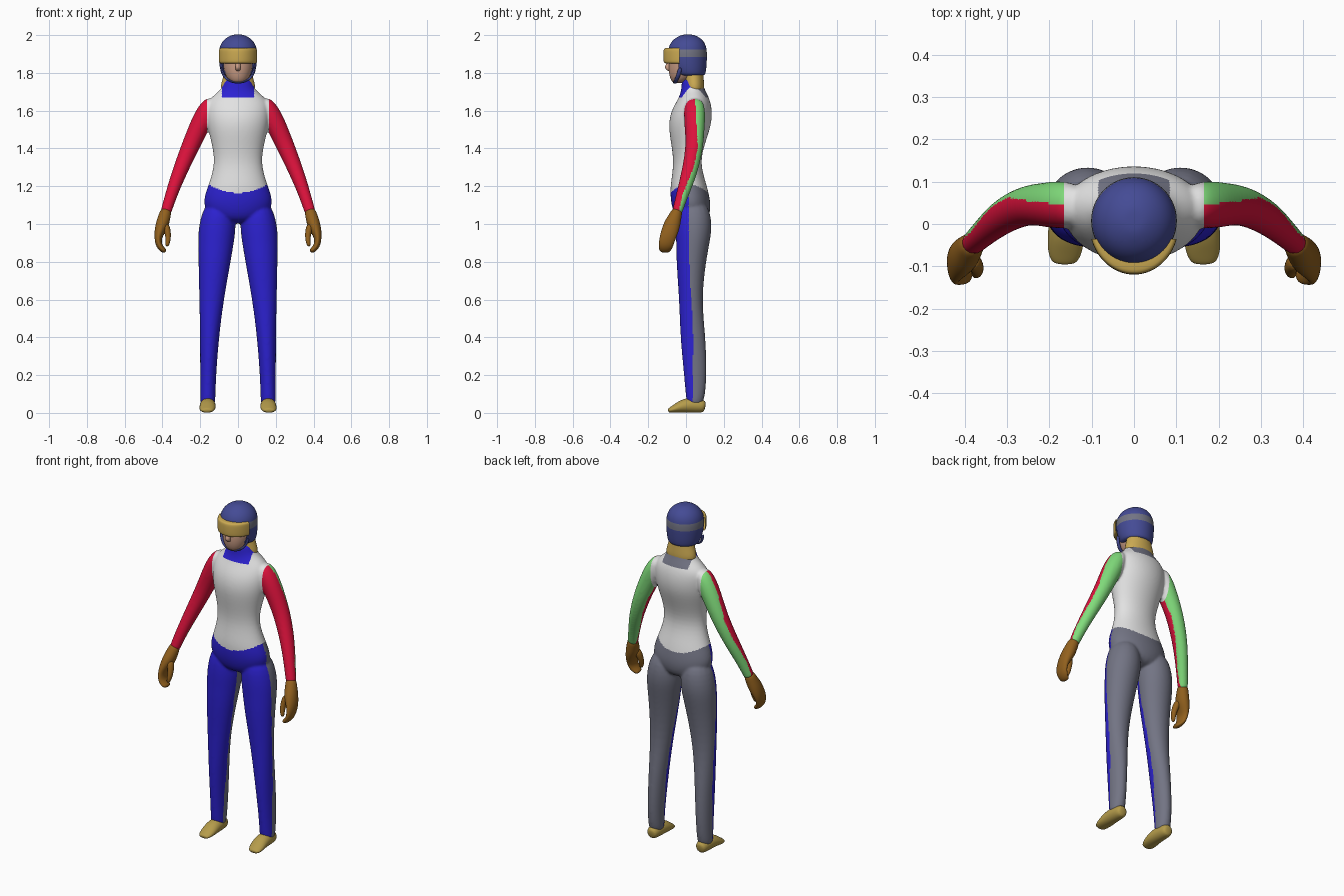
import bpy, bmesh, math
from mathutils import Vector

if "Cube" in bpy.data.objects:
    bpy.data.objects.remove(bpy.data.objects["Cube"])


def material(name, r, g, b):
    m = bpy.data.materials.new(name)
    m.diffuse_color = (r, g, b, 1)
    m.use_nodes = True
    m.node_tree.nodes["Principled BSDF"].inputs["Base Color"].default_value = m.diffuse_color
    return m


BLUE = material("royal blue", 0.026, 0.016, 0.65)
RED = material("red", 0.72, 0.006, 0.045)
GREEN = material("light green", 0.22, 0.72, 0.20)
GREY = material("slate grey", 0.17, 0.175, 0.23)
WHITE = material("off white", 0.76, 0.76, 0.76)
NAVY = material("helmet navy", 0.058, 0.07, 0.30)
GOLD = material("gold", 0.60, 0.40, 0.085)
BROWN = material("glove brown", 0.29, 0.12, 0.013)
SKIN = material("skin", 0.58, 0.33, 0.23)
BOOT = material("boot ochre", 0.46, 0.33, 0.07)


def loft(bm, stations, side=1, ref=(0, 1, 0), n=16, flat=False):
    """Capped tube through (x, y, z, radius_u, radius_v) stations."""
    pts = [Vector(s[:3]) for s in stations]
    rings = []
    for i, s in enumerate(stations):
        t = pts[min(i + 1, len(pts) - 1)] - pts[max(i - 1, 0)]
        t = Vector((0, 0, 1)) if flat else t.normalized()
        v = Vector(ref)
        v = (v - t * v.dot(t)).normalized()
        u = v.cross(t)
        ring = []
        for k in range(n):
            a = 2 * math.pi * k / n
            p = pts[i] + u * s[3] * math.cos(a) + v * s[4] * math.sin(a)
            ring.append(bm.verts.new((p.x * side, p.y, p.z)))
        rings.append(ring)
    for a, b in zip(rings, rings[1:]):
        for k in range(n):
            bm.faces.new((a[k], a[(k + 1) % n], b[(k + 1) % n], b[k]))
    bm.faces.new(rings[0])
    bm.faces.new(rings[-1][::-1])


def build(name, bm, mats, rule=None, remesh=0, cuts=(), drop=None, levels=2):
    """Smooth the cage, cut it along planes, drop faces and colour by rule."""
    bmesh.ops.recalc_face_normals(bm, faces=bm.faces)
    me = bpy.data.meshes.new(name)
    bm.to_mesh(me)
    bm.free()
    ob = bpy.data.objects.new(name, me)
    bpy.context.collection.objects.link(ob)
    sub = ob.modifiers.new("subsurf", 'SUBSURF')
    sub.levels = levels
    if remesh:
        r = ob.modifiers.new("remesh", 'REMESH')
        r.mode = 'VOXEL'
        r.voxel_size = remesh
        s = ob.modifiers.new("smooth", 'SMOOTH')
        s.factor = 0.5
        s.iterations = 10
    dg = bpy.context.evaluated_depsgraph_get()
    new = bpy.data.meshes.new_from_object(ob.evaluated_get(dg))
    ob.modifiers.clear()
    ob.data = new
    b = bmesh.new()
    b.from_mesh(new)
    for co, no in cuts:
        bmesh.ops.bisect_plane(b, geom=b.verts[:] + b.edges[:] + b.faces[:],
                               plane_co=co, plane_no=no, dist=1e-5)
    if drop:
        bad = [f for f in b.faces if drop(f.calc_center_median())]
        bmesh.ops.delete(b, geom=bad, context='FACES')
    new.materials.clear()
    for m in mats:
        new.materials.append(m)
    for f in b.faces:
        f.smooth = True
        f.material_index = mats.index(rule(f.calc_center_median())) if rule else 0
    b.to_mesh(new)
    b.free()
    return ob


def lerp(table, z):
    for (z0, v0), (z1, v1) in zip(table, table[1:]):
        if z <= z1:
            return v0 + (v1 - v0) * max(0, (z - z0) / (z1 - z0))
    return table[-1][1]


# Race suit: torso, legs and arms fused into one smooth skin
bm = bmesh.new()
TORSO = [(1.00, .035, .11, .075), (1.08, .03, .185, .105), (1.15, .02, .18, .104),
         (1.21, .013, .155, .096), (1.32, .005, .122, .069), (1.42, .01, .138, .088),
         (1.52, .02, .165, .115), (1.60, .03, .172, .11), (1.66, .042, .16, .085),
         (1.70, .04, .10, .066), (1.74, .032, .078, .056), (1.78, .03, .07, .05)]
loft(bm, [(0, y, z, rx, ry) for z, y, rx, ry in TORSO], n=24, flat=True)
LEG = [(.10, .035, 1.13, .07, .08), (.108, .042, 1.0, .103, .101), (.117, .037, .9, .097, .09),
       (.124, .027, .8, .087, .08), (.14, .023, .6, .066, .06), (.151, .037, .4, .051, .069),
       (.158, .05, .2, .043, .062), (.16, .05, .09, .041, .052), (.16, .045, .03, .041, .04)]
ARM = [(.135, .045, 1.665, .03, .045), (.165, .045, 1.595, .058, .06), (.213, .046, 1.5, .053, .053),
       (.257, .045, 1.4, .048, .047), (.312, .018, 1.27, .04, .043), (.352, -.018, 1.16, .033, .034),
       (.38, -.045, 1.07, .03, .028), (.383, -.048, 1.055, .028, .027)]
for s in (1, -1):
    loft(bm, LEG, s, flat=True)
    loft(bm, ARM, s)

SLEEVE_SEAM = [(1.08, -.035), (1.15, -.02), (1.3, .04), (1.4, .063), (1.7, .045)]
LEG_SEAM = [(0, .035), (.4, .038), (.8, .018), (1.2, .012)]


def suit_colour(c):
    ax = abs(c.x)
    if ax > .25 or (ax > .165 and c.z > 1.3):
        return GREEN if c.y > lerp(SLEEVE_SEAM, c.z) else RED
    if c.z < 1.165 + 1.8 * c.x ** 2:
        return GREY if c.y > lerp(LEG_SEAM, c.z) else BLUE
    if c.z > 1.67 and ax < .085:
        return GREY if c.y > .04 else BLUE
    return WHITE


build("race_suit", bm, [BLUE, RED, GREEN, GREY, WHITE], suit_colour, remesh=.0062,
      cuts=[((.165, 0, 0), (1, 0, 0)), ((-.165, 0, 0), (1, 0, 0)), ((0, 0, 1.67), (0, 0, 1))])

# Gloves with curled fingers and thumb
PALM = [(.378, -.043, 1.08, .029, .028), (.388, -.055, 1.045, .033, .034), (.40, -.073, 1.0, .037, .046),
        (.417, -.088, .955, .028, .046), (.424, -.1, .92, .019, .043), (.418, -.107, .885, .018, .04),
        (.398, -.112, .862, .016, .033), (.382, -.114, .854, .01, .024)]
THUMB = [(.385, -.085, 1.0, .022, .026), (.371, -.1, .955, .018, .02),
         (.369, -.112, .915, .014, .016), (.377, -.12, .88, .01, .012)]
# Boots, lofted from heel to toe
FOOT = [(.16, .103, .032, .024, .026), (.16, .085, .036, .036, .036), (.16, .03, .042, .041, .042),
        (.16, -.02, .036, .044, .036), (.163, -.06, .022, .043, .022), (.165, -.085, .014, .034, .014),
        (.165, -.095, .011, .022, .009)]
for s, label in ((1, "left"), (-1, "right")):
    bm = bmesh.new()
    loft(bm, PALM, s, n=12)
    loft(bm, THUMB, s, n=10)
    build(label + "_glove", bm, [BROWN])
    bm = bmesh.new()
    loft(bm, FOOT, s, ref=(0, 0, 1))
    build(label + "_boot", bm, [BOOT])

# Face with nose
bm = bmesh.new()
FACE = [(1.745, -.04, .03, .028), (1.765, -.03, .055, .053), (1.80, -.014, .073, .078),
        (1.84, -.008, .08, .085), (1.90, 0, .082, .085), (1.95, 0, .06, .06)]
loft(bm, [(0, y, z, rx, ry) for z, y, rx, ry in FACE], n=20, flat=True)
loft(bm, [(0, -.075, 1.87, .012, .012), (0, -.092, 1.845, .013, .016),
          (0, -.098, 1.825, .017, .018), (0, -.085, 1.808, .012, .01)], n=10, flat=True)
build("face", bm, [SKIN])

# Helmet shell, open at the face, with a goggle strap around the back
bm = bmesh.new()
HELMET = [(1.782, .025, .078, .07), (1.795, .02, .09, .085), (1.84, .01, .1, .1), (1.90, .007, .104, .106),
          (1.945, .008, .098, .1), (1.98, .01, .073, .076), (2.0, .01, .036, .038), (2.003, .01, .015, .016)]
loft(bm, [(0, y, z, rx, ry) for z, y, rx, ry in HELMET], n=24, flat=True)
build("helmet", bm, [NAVY, GREY],
      lambda c: GREY if 1.885 < c.z < 1.925 and c.y > -.035 else NAVY,
      cuts=[((0, 0, 1.885), (0, 0, 1)), ((0, 0, 1.925), (0, 0, 1)),
            ((0, 0, 1.868), (0, 0, 1)), ((0, -.04, 0), (0, 1, 0))],
      drop=lambda c: c.z < 1.868 and c.y < -.04)

# Chin strap
bm = bmesh.new()
half = [(.09, -.03, 1.83, .008, .012), (.078, -.04, 1.785, .007, .012), (.05, -.055, 1.757, .007, .011)]
loft(bm, half + [(0, -.06, 1.745, .006, .011)] + [(-x, y, z, a, b) for x, y, z, a, b in half[::-1]], n=8)
build("chin_strap", bm, [NAVY])

# Goggles wrapped over the helmet front
bm = bmesh.new()
GOGGLES = [(1.848, .096, .107), (1.853, .105, .118), (1.865, .107, .121), (1.915, .107, .121),
           (1.928, .105, .118), (1.934, .096, .107)]
loft(bm, [(0, 0, z, rx, ry) for z, rx, ry in GOGGLES], n=24, flat=True)
build("goggles", bm, [GOLD], cuts=[((0, -.035, 0), (0, 1, 0))], drop=lambda c: c.y > -.035)

# Hair gathered at the nape
bm = bmesh.new()
HAIR = [(1.685, .05, .06, .034), (1.695, .047, .084, .046), (1.72, .044, .095, .054),
        (1.75, .043, .088, .053), (1.79, .04, .076, .052), (1.83, .04, .07, .05)]
loft(bm, [(0, y, z, rx, ry) for z, y, rx, ry in HAIR], n=20, flat=True)
build("hair", bm, [GOLD])
